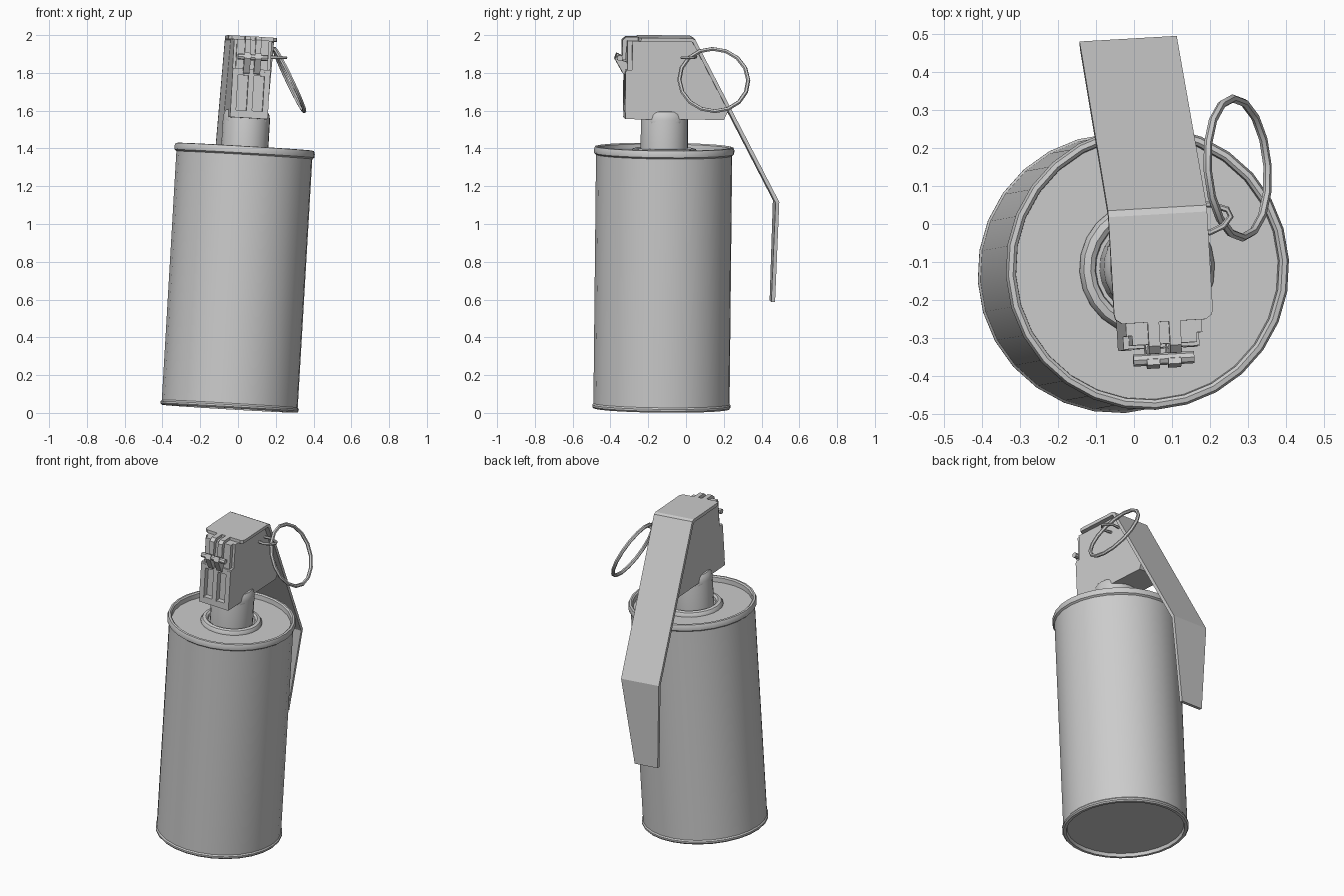
import bpy, bmesh
from math import radians, sin, cos, pi
from mathutils import Matrix, Vector

if "Cube" in bpy.data.objects:
    bpy.data.objects.remove(bpy.data.objects["Cube"])

# The whole canister leans slightly; parts are built upright, then placed with LEAN
LEAN = (Matrix.Translation((-0.045, -0.13, 0.022))
        @ Matrix.Rotation(radians(3.35), 4, 'Y')
        @ Matrix.Rotation(radians(-0.6), 4, 'X')
        @ Matrix.Rotation(radians(3.3), 4, 'Z'))


def finish(bm, name, smooth=False, matrix=LEAN, fix=True):
    if fix:
        bmesh.ops.recalc_face_normals(bm, faces=bm.faces)
    me = bpy.data.meshes.new(name)
    bm.to_mesh(me)
    bm.free()
    ob = bpy.data.objects.new(name, me)
    bpy.context.collection.objects.link(ob)
    ob.matrix_world = matrix
    if smooth:
        bpy.ops.object.select_all(action='DESELECT')
        ob.select_set(True)
        bpy.context.view_layer.objects.active = ob
        bpy.ops.object.shade_smooth_by_angle(angle=radians(35))
    return ob


def lathe(name, profile, n):
    bm = bmesh.new()
    rings = [[bm.verts.new((r * cos(2 * pi * i / n), r * sin(2 * pi * i / n), z))
              for i in range(n)] for r, z in profile]
    for a, b in zip(rings, rings[1:]):
        for i in range(n):
            j = (i + 1) % n
            bm.faces.new((a[i], a[j], b[j], b[i]))
    bm.faces.new(rings[0][::-1])
    bm.faces.new(rings[-1])
    return finish(bm, name, True)


def extrude(name, outline, x0, x1):
    """Extrude a (y, z) outline from x0 to x1."""
    bm = bmesh.new()
    a = [bm.verts.new((x0, y, z)) for y, z in outline]
    b = [bm.verts.new((x1, y, z)) for y, z in outline]
    bm.faces.new(a)
    bm.faces.new(b[::-1])
    for i in range(len(a)):
        j = (i + 1) % len(a)
        bm.faces.new((a[i], b[i], b[j], a[j]))
    return finish(bm, name)


def box(name, x0, x1, y0, y1, z0, z1):
    return extrude(name, [(y0, z0), (y1, z0), (y1, z1), (y0, z1)], x0, x1)


def tube(name, points, radius, matrix, n=8):
    bm = bmesh.new()
    pts = [Vector(p) for p in points]
    rings = []
    for k, p in enumerate(pts):
        t = (pts[min(k + 1, len(pts) - 1)] - pts[max(k - 1, 0)]).normalized()
        u = t.cross(Vector((0, 0, 1))).normalized()
        v = t.cross(u)
        rings.append([bm.verts.new(p + radius * (u * cos(2 * pi * i / n) + v * sin(2 * pi * i / n)))
                      for i in range(n)])
    for a, b in zip(rings, rings[1:]):
        for i in range(n):
            j = (i + 1) % n
            bm.faces.new((a[i], a[j], b[j], b[i]))
    bm.faces.new(rings[0])
    bm.faces.new(rings[-1])
    return finish(bm, name, True, matrix)


# Can with rolled rims, recessed lid and recessed base
lathe("can_body", [(0.338, 0.02), (0.343, 0.0), (0.36, 0.0), (0.367, 0.008), (0.367, 0.018),
                   (0.361, 0.026), (0.361, 1.345), (0.371, 1.353), (0.373, 1.372),
                   (0.367, 1.388), (0.355, 1.39), (0.347, 1.383), (0.345, 1.355)], 28)

# Flange and domed neck
lathe("neck_flange", [(0.178, 1.35), (0.178, 1.362), (0.168, 1.378), (0.15, 1.383),
                      (0.138, 1.375), (0.135, 1.36)], 24)
lathe("neck", [(0.125, 1.35), (0.125, 1.54), (0.12, 1.565), (0.11, 1.58), (0.08, 1.59)], 24)

# Fuze head under the lever
head = extrude("fuze_head", [(-0.18, 1.54), (0.31, 1.54), (0.332, 1.59), (0.143, 1.955),
                             (-0.18, 1.955)], -0.1, 0.1)

# Domed bosses where the neck overlaps the head sides
for side in (-1, 1):
    bm = bmesh.new()
    bmesh.ops.create_uvsphere(bm, u_segments=16, v_segments=8, radius=1)
    finish(bm, "neck_boss", True, LEAN @ Matrix.Translation((side * 0.085, 0, 1.53))
           @ Matrix.Diagonal((0.036, 0.085, 0.058, 1)))

# Slotted front frame
for x in (-0.085, 0.0, 0.085):
    box("front_rib", x - 0.015, x + 0.015, -0.215, -0.175, 1.575, 1.79)
box("front_frame_bottom", -0.1, 0.1, -0.213, -0.175, 1.54, 1.58)
box("front_frame_top", -0.1, 0.1, -0.213, -0.175, 1.765, 1.80)
box("front_upper_plate", -0.085, 0.085, -0.205, -0.175, 1.79, 1.955)

# Two hinge hooks and lever tabs holding the hinge pin
for x in (-0.028, 0.028):
    extrude("hinge_hook", [(-0.205, 1.77), (-0.225, 1.78), (-0.268, 1.855), (-0.258, 1.885),
                           (-0.243, 1.88), (-0.235, 1.85), (-0.205, 1.84)], x - 0.017, x + 0.017)
    extrude("lever_tab", [(-0.13, 1.955), (-0.13, 1.973), (-0.21, 1.973), (-0.23, 1.955),
                          (-0.23, 1.85), (-0.212, 1.85), (-0.205, 1.945)], x - 0.015, x + 0.015)
tube("hinge_pin", [(-0.08, -0.244, 1.862), (0.08, -0.244, 1.862)], 0.016, LEAN)

# Bent safety lever: (y, z, half width)
bm = bmesh.new()
rows = [(-0.147, 1.973, 0.11), (-0.135, 1.973, 0.127), (-0.12, 1.973, 0.13), (0.135, 1.973, 0.13),
        (0.152, 1.965, 0.13), (0.606, 1.108, 0.128), (0.592, 0.575, 0.078)]
pairs = [(bm.verts.new((-w, y, z)), bm.verts.new((w, y, z))) for y, z, w in rows]
for (a, b), (c, d) in zip(pairs, pairs[1:]):
    bm.faces.new((a, b, d, c))
lever = finish(bm, "safety_lever", fix=False)
mod = lever.modifiers.new("thickness", 'SOLIDIFY')
mod.thickness = 0.02
mod.offset = -1

# Pull pin loop and ring
tube("pull_pin", [(0.12, -0.01, 1.88), (0.20, -0.022, 1.88), (0.235, -0.005, 1.88),
                  (0.254, 0.02, 1.88), (0.245, 0.038, 1.88), (0.20, 0.052, 1.885),
                  (0.12, 0.045, 1.885)], 0.008, Matrix.Identity(4), 6)
bpy.ops.mesh.primitive_torus_add(major_segments=16, minor_segments=6, major_radius=0.183,
                                 minor_radius=0.011, location=(0.272, 0.147, 1.762),
                                 rotation=(0, radians(64.5), radians(4)))
ring = bpy.context.object
ring.name = "pull_ring"
bpy.ops.object.shade_smooth_by_angle(angle=radians(35))
